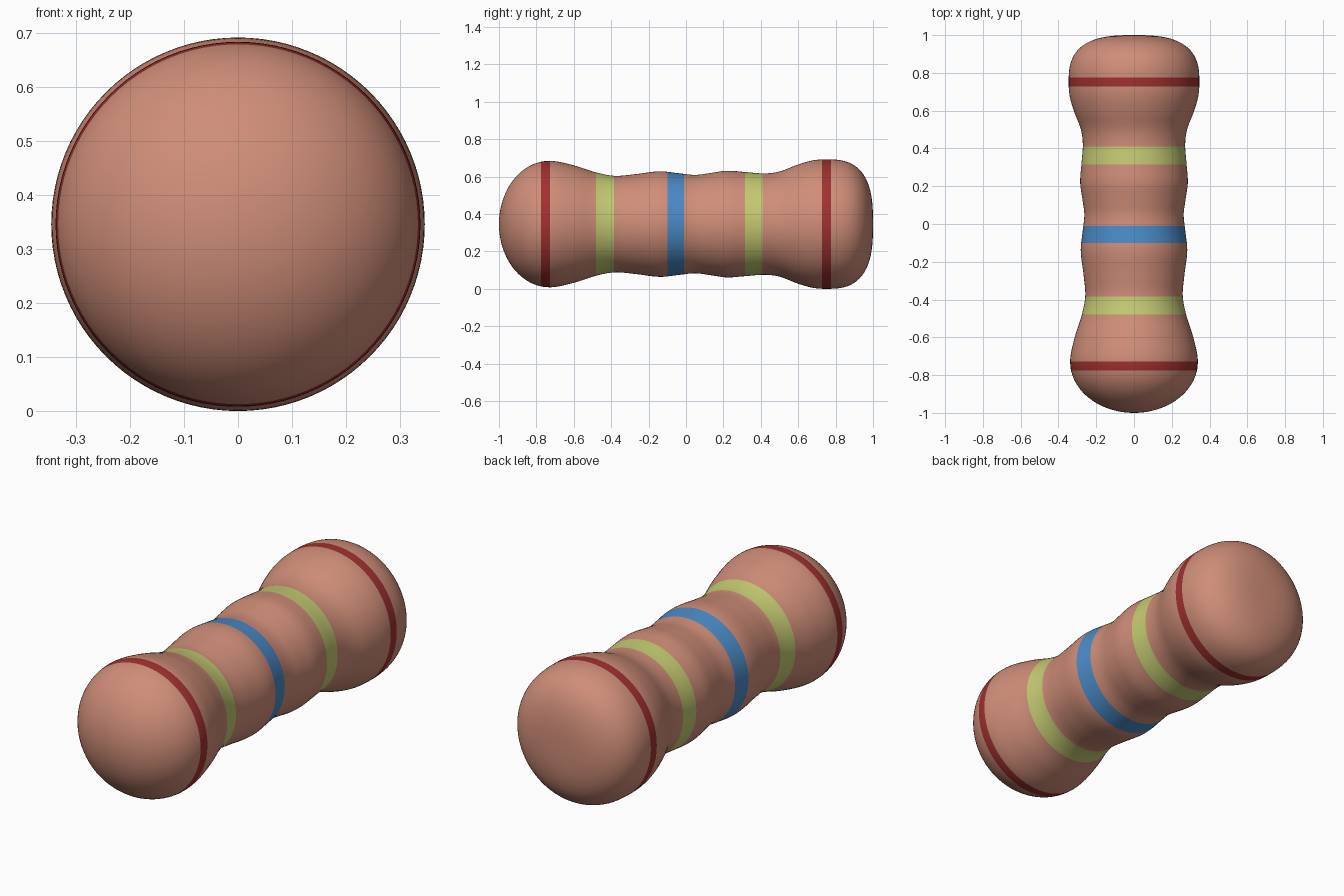
import bpy
import bmesh
import math

cube = bpy.data.objects.get("Cube")
if cube:
    bpy.data.objects.remove(cube, do_unlink=True)

SEGMENTS = 96
CENTRE_Z = 0.346


def make_material(name, rgb):
    mat = bpy.data.materials.new(name)
    mat.use_nodes = True
    mat.diffuse_color = (*rgb, 1)
    mat.node_tree.nodes["Principled BSDF"].inputs["Base Color"].default_value = (*rgb, 1)
    return mat


materials = [
    make_material("terracotta", (0.63, 0.27, 0.19)),
    make_material("red", (0.35, 0.03, 0.03)),
    make_material("lime green", (0.56, 0.60, 0.17)),
    make_material("blue", (0.07, 0.26, 0.58)),
]

# Painted bands: start, end, material slot
bands = [(-0.775, -0.727, 1), (-0.48, -0.385, 2), (-0.10, -0.01, 3),
         (0.315, 0.41, 2), (0.727, 0.775, 1)]

# Rippled grip between the two widest points: y, radius
grip = [(-0.73, 0.338), (-0.60, 0.314), (-0.48, 0.276), (-0.38, 0.258),
        (-0.27, 0.267), (-0.14, 0.282), (-0.04, 0.272), (0.05, 0.263),
        (0.13, 0.273), (0.22, 0.285), (0.32, 0.278), (0.42, 0.271),
        (0.50, 0.281), (0.60, 0.319), (0.68, 0.341), (0.75, 0.346)]
front_y, front_r = grip[0]
back_y, back_r = grip[-1]


def slope(i):
    if i in (0, len(grip) - 1):
        return 0
    (a, ra), (b, rb) = grip[i - 1], grip[i + 1]
    return (rb - ra) / (b - a)


def radius(y):
    if y <= front_y:  # rounded front end
        u = min(1, (front_y - y) / (1 + front_y))
        return front_r * math.sqrt(1 - u * u)
    if y >= back_y:  # flatter back end
        u = min(1, (y - back_y) / (1 - back_y))
        return back_r * (1 - u ** 2.8) ** (1 / 2.8)
    i = max(k for k in range(len(grip) - 1) if grip[k][0] <= y)
    (a, ra), (b, rb) = grip[i], grip[i + 1]
    h = b - a
    t = (y - a) / h
    return (ra * (1 + 2 * t) * (1 - t) ** 2 + rb * t * t * (3 - 2 * t)
            + h * t * (1 - t) * (slope(i) * (1 - t) - slope(i + 1) * t))


# Ring stations: dense at the caps, even on the grip, exact at band edges
steps = 24
stations = [front_y + (back_y - front_y) * i / 90 for i in range(91)]
for i in range(1, steps):
    s = math.sin(math.pi / 2 * i / steps)
    stations += [front_y - (1 + front_y) * s, back_y + (1 - back_y) * s]
edges = [e for band in bands for e in band[:2]]
stations = [y for y in stations if all(abs(y - e) > 0.004 for e in edges)] + edges
stations.sort()

# Lathe the body around the long axis
bm = bmesh.new()
rings = []
for y in stations:
    r = radius(y)
    angles = [2 * math.pi * k / SEGMENTS for k in range(SEGMENTS)]
    rings.append([bm.verts.new((r * math.cos(a), y, CENTRE_Z + r * math.sin(a)))
                  for a in angles])
for low, high in zip(rings, rings[1:]):
    for k in range(SEGMENTS):
        n = (k + 1) % SEGMENTS
        bm.faces.new((low[k], low[n], high[n], high[k]))
for ring, y in ((rings[0], -1), (rings[-1], 1)):
    pole = bm.verts.new((0, y, CENTRE_Z))
    for k in range(SEGMENTS):
        bm.faces.new((ring[k], ring[(k + 1) % SEGMENTS], pole))
bmesh.ops.recalc_face_normals(bm, faces=bm.faces)

# Colour the bands by position along the body
for face in bm.faces:
    y = face.calc_center_median().y
    face.material_index = next((m for a, b, m in bands if a < y < b), 0)
    face.smooth = True

mesh = bpy.data.meshes.new("banded_grip_body")
bm.to_mesh(mesh)
bm.free()
for mat in materials:
    mesh.materials.append(mat)
body = bpy.data.objects.new("banded_grip_body", mesh)
bpy.context.collection.objects.link(body)
